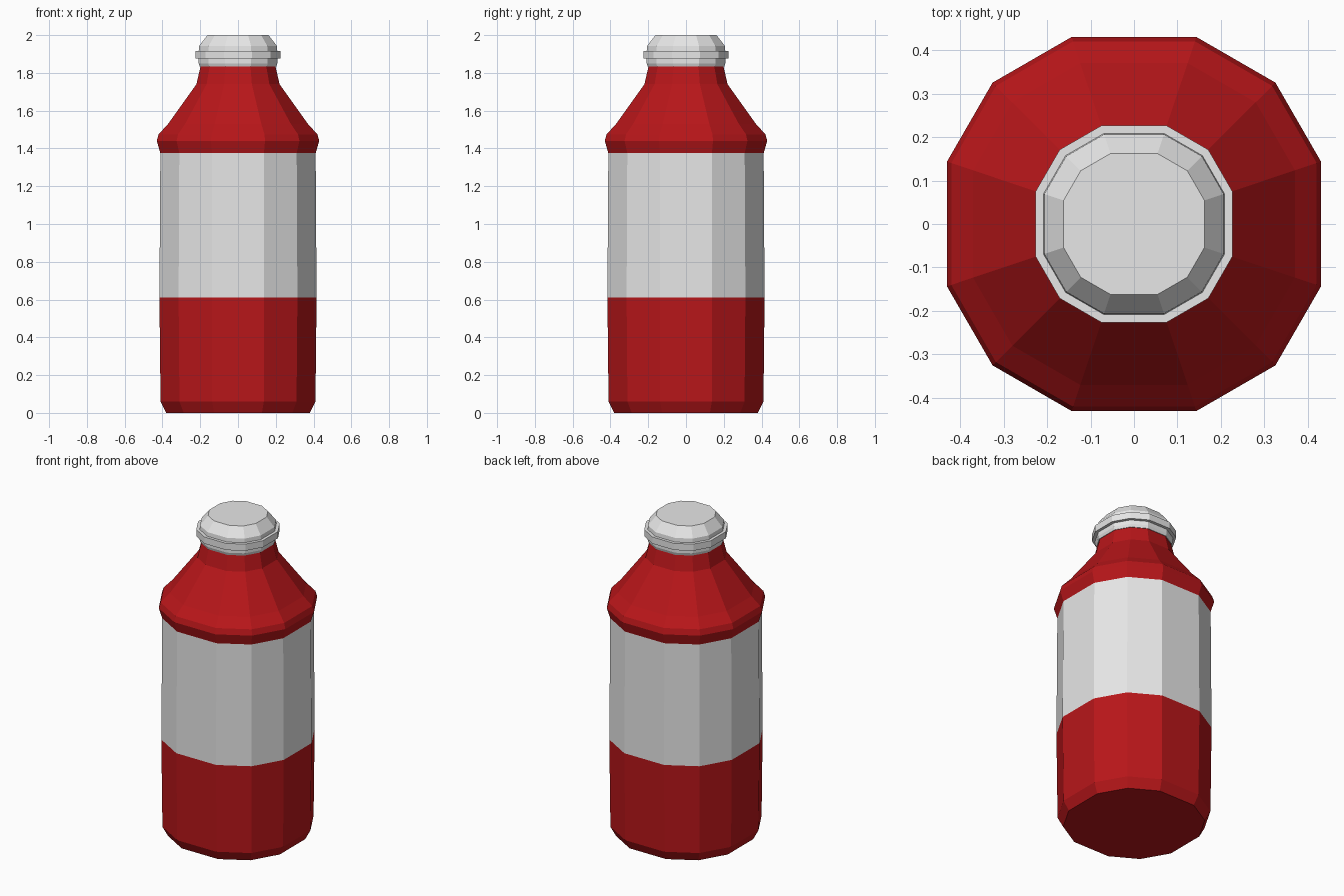
import bpy

if "Cube" in bpy.data.objects:
    bpy.data.objects.remove(bpy.data.objects["Cube"])

# Twelve-sided rounded-square cross-section, scaled by half-width
A, B = 1 / 3, 0.756
QUARTER = [(1, A), (B, B), (A, 1)]
SECTION = []
for c, s in [(1, 0), (0, 1), (-1, 0), (0, -1)]:
    SECTION += [(x * c - y * s, x * s + y * c) for x, y in QUARTER]


def material(name, rgb):
    m = bpy.data.materials.new(name)
    m.diffuse_color = (*rgb, 1)
    m.use_nodes = True
    m.node_tree.nodes["Principled BSDF"].inputs["Base Color"].default_value = m.diffuse_color
    return m


RED = material("dark red", (0.48, 0.008, 0.010))
GREY = material("light grey", (0.8, 0.8, 0.8))


def loft(name, profile, mats, rule=lambda z: 0):
    """Stack scaled sections along z; profile holds (half_width, z)."""
    n = len(SECTION)
    verts = [(x * w, y * w, z) for w, z in profile for x, y in SECTION]
    faces = [tuple(reversed(range(n)))]
    for r in range(len(profile) - 1):
        for i in range(n):
            j = (i + 1) % n
            faces.append((r * n + i, r * n + j, (r + 1) * n + j, (r + 1) * n + i))
    faces.append(tuple(range((len(profile) - 1) * n, len(profile) * n)))
    mesh = bpy.data.meshes.new(name)
    mesh.from_pydata(verts, [], faces)
    for m in mats:
        mesh.materials.append(m)
    for p in mesh.polygons:
        p.material_index = rule(p.center.z)
    obj = bpy.data.objects.new(name, mesh)
    bpy.context.collection.objects.link(obj)
    return obj


# Bottle body with a grey label band chosen by height
loft("bottle_body",
     [(0.38, 0), (0.41, 0.06), (0.416, 0.61), (0.411, 1.375), (0.43, 1.44),
      (0.42, 1.475), (0.37, 1.53), (0.22, 1.74), (0.197, 1.84)],
     [RED, GREY], lambda z: 1 if 0.61 < z < 1.375 else 0)

# Cap with a raised ring and bevelled top
loft("bottle_cap",
     [(0.202, 1.833), (0.208, 1.85), (0.208, 1.875), (0.226, 1.875),
      (0.226, 1.917), (0.208, 1.917), (0.206, 1.942), (0.162, 2.0)],
     [GREY])
